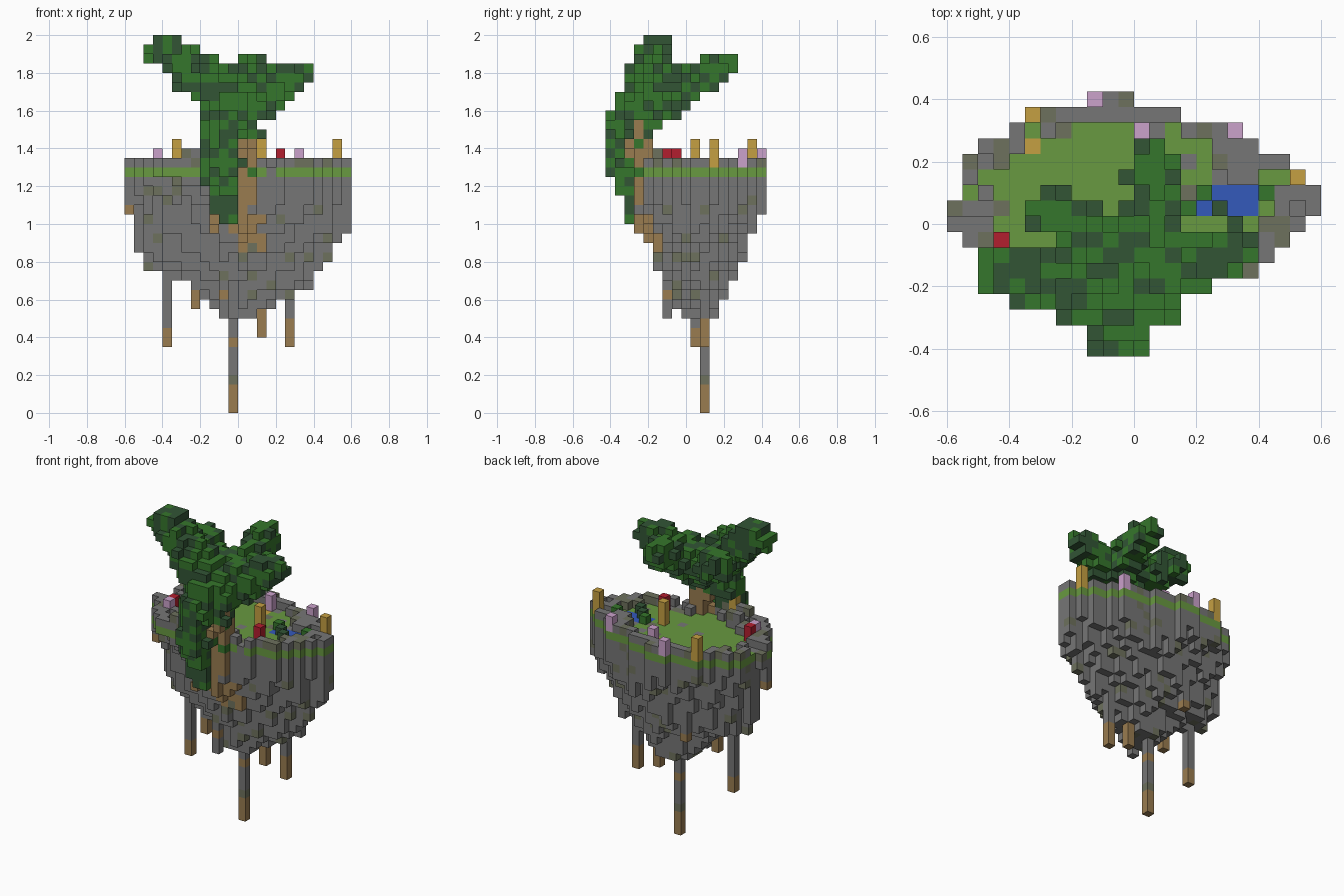
import bpy, bmesh, math, random
from mathutils import Vector

random.seed(4)
cube = bpy.data.objects.get("Cube")
if cube:
    bpy.data.objects.remove(cube, do_unlink=True)

S = 0.05                                   # block size
ORIGIN = Vector((-0.6, -0.425, 0))

# Colours (linear)
COLOURS = {
    "stone": (0.18, 0.18, 0.18), "mossy_stone": (0.155, 0.165, 0.11),
    "bark": (0.32, 0.2, 0.08), "grass": (0.14, 0.32, 0.052),
    "leaf": (0.036, 0.18, 0.025), "dark_leaf": (0.032, 0.09, 0.036),
    "red": (0.45, 0.013, 0.028), "water": (0.034, 0.1, 0.5),
    "gold": (0.56, 0.35, 0.055), "pink": (0.6, 0.36, 0.6),
}
MATERIALS = {}
for name, rgb in COLOURS.items():
    mat = bpy.data.materials.new(name)
    mat.use_nodes = True
    mat.diffuse_color = (*rgb, 1)
    bsdf = mat.node_tree.nodes["Principled BSDF"]
    bsdf.inputs["Base Color"].default_value = (*rgb, 1)
    bsdf.inputs["Roughness"].default_value = 0.9
    MATERIALS[name] = mat

blocks = {}                                # cell -> (part, colour)


def cell(x, y, z):
    return tuple(math.floor(c / S + 1e-4) for c in Vector((x, y, z)) - ORIGIN)


def centre(c):
    return ORIGIN + (Vector(c) + Vector((0.5, 0.5, 0.5))) * S


def put(c, part, colour, over=True):
    if over or c not in blocks:
        blocks[c] = (part, colour)


def stone(moss=0.08):
    return "mossy_stone" if random.random() < moss else "stone"


def foliage():
    return "dark_leaf" if random.random() < 0.42 else "leaf"


def bark():
    return "bark"


def leafy_bark():
    return foliage() if random.random() < 0.2 else "bark"


def column(x, y, low, high, part, colour):
    """Stack of blocks from low to high; colour may be a rule on height."""
    i, j, k = cell(x, y, low)
    while k < round(high / S):
        put((i, j, k), part, colour(k * S) if callable(colour) else colour)
        k += 1


def limb(points, r0, r1, part, pick, over=False):
    """Blocks within a tapering radius of a bent path."""
    n = len(points) - 1
    for s in range(n):
        a, b = Vector(points[s]), Vector(points[s + 1])
        lo = cell(*[min(p, q) - 0.15 for p, q in zip(a, b)])
        hi = cell(*[max(p, q) + 0.15 for p, q in zip(a, b)])
        for i in range(max(lo[0], 0), min(hi[0], 23) + 1):
            for j in range(max(lo[1], 0), min(hi[1], 16) + 1):
                for k in range(lo[2], min(hi[2], 39) + 1):
                    p = centre((i, j, k))
                    t = min(1, max(0, (p - a).dot(b - a) / (b - a).length_squared))
                    r = r0 + (r1 - r0) * (s + t) / n
                    if (p - a.lerp(b, t)).length < r + random.uniform(-0.012, 0.012):
                        put((i, j, k), part, pick(), over)


# Plateau: first and last block of each row, front to back
ROWS = [(4, 14), (3, 17), (2, 20), (2, 21), (1, 22), (0, 23), (0, 24),
        (1, 24), (1, 23), (1, 22), (2, 20), (4, 19), (5, 15), (9, 12)]
plateau = {(i, j + 3) for j, (a, b) in enumerate(ROWS) for i in range(a, b)}
STEPS = ((1, 0), (-1, 0), (0, 1), (0, -1))
inner = {(i, j) for i, j in plateau if all((i + a, j + b) in plateau for a, b in STEPS)}
for i, j in plateau:
    x, y, _ = centre((i, j, 0))
    put((i, j, 25), "grass", "grass")
    meadow = ((x + 0.04) / 0.42) ** 2 + ((y - 0.08) / 0.235) ** 2 < 1
    meadow = meadow and not (x > 0.23 and y > 0.14)
    if meadow:
        if random.random() < 0.05:
            put((i, j, 25), "grass", stone(0.4))
    elif random.random() < (0.65 if (i, j) in inner else 0.9):
        put((i, j, 26), "rim", stone(0.25))
        if y < -0.15 and -0.3 < x < 0 and random.random() < 0.7:
            put((i, j, 27), "rim", stone())
    elif random.random() < 0.6:
        put((i, j, 25), "grass", stone(0.35))

# Tapering underside: height, x and y limits, roundness of the section
LEVELS = [(1.2, -0.59, 0.63, -0.29, 0.45, 1.9), (1.1, -0.55, 0.63, -0.26, 0.41, 1.6),
          (0.9, -0.53, 0.53, -0.2, 0.33, 1.35), (0.75, -0.49, 0.44, -0.15, 0.28, 1.25),
          (0.65, -0.26, 0.38, -0.08, 0.22, 1.3), (0.5, -0.13, 0.13, -0.05, 0.19, 1.4)]
rough = {c: random.uniform(-0.12, 0.12) for c in sorted(plateau)}
for (z1, *top), (z0, *low) in zip(LEVELS, LEVELS[1:]):
    for k in range(round(z0 / S), round(z1 / S) + 1):
        t = (k * S - z0) / (z1 - z0)
        x0, x1, y0, y1, power = [a + (b - a) * t for a, b in zip(low, top)]
        for i, j in plateau:
            x, y, _ = centre((i, j, k))
            u = abs(2 * x - x0 - x1) / (x1 - x0)
            v = abs(2 * y - y0 - y1) / (y1 - y0)
            if u ** power + v ** power < 1 + rough[i, j]:
                put((i, j, k), "rock", stone())

# Hanging stalactites with earthy tips: x, y, bottom, top, tip length
for x, y, low, high, tip in [(-0.025, 0.1, 0, 0.55, 0.1), (-0.375, 0.05, 0.35, 0.9, 0.1),
                             (0.275, 0.1, 0.35, 0.75, 0.15), (0.125, 0.1, 0.4, 0.65, 0.15),
                             (-0.075, -0.1, 0.5, 0.85, 0), (-0.225, 0, 0.55, 0.8, 0.1),
                             (-0.175, 0.25, 0.7, 0.9, 0.05), (-0.575, 0, 1.05, 1.25, 0.05),
                             (-0.525, 0, 1.1, 1.25, 0)]:
    def earthy(z):
        speck = low < 0.6 and random.random() < 0.15
        return "bark" if z < low + tip - 0.01 or speck else stone()
    column(x, y, low, high, "stalactites", earthy)

# Trunk and roots gripping the cliff
limb([(0.04, -0.23, 1.2), (0.04, -0.24, 1.4), (0.01, -0.26, 1.6)], 0.06, 0.07,
     "trunk", leafy_bark, True)
for path in ([(0.03, -0.24, 1.25), (0.1, -0.2, 1.0)],
             [(0, -0.26, 1.2), (0.02, -0.22, 1.0), (0.03, -0.15, 0.9)],
             [(-0.07, -0.25, 1.1), (-0.13, -0.2, 0.98)],
             [(0.08, -0.18, 1.0), (0.13, -0.13, 0.87)]):
    limb(path, 0.04, 0.038, "roots", bark, True)

# Leafy boughs, then vines trailing down the front
for path, r0, r1 in [
        ([(-0.03, -0.23, 1.64), (-0.2, -0.19, 1.78), (-0.39, -0.15, 1.93)], 0.13, 0.095),
        ([(0.02, -0.18, 1.62), (0.07, 0, 1.73), (0.07, 0.17, 1.82)], 0.12, 0.09),
        ([(0.02, -0.22, 1.62), (0.15, -0.12, 1.7), (0.31, -0.08, 1.79)], 0.13, 0.08),
        ([(0, -0.15, 1.66), (-0.27, 0.05, 1.79)], 0.11, 0.08),
        ([(-0.04, -0.26, 1.65), (-0.05, -0.34, 1.53), (-0.06, -0.35, 1.32),
          (-0.08, -0.3, 1.2), (-0.06, -0.27, 1.05)], 0.095, 0.065),
        ([(-0.1, -0.25, 1.65), (-0.15, -0.28, 1.25)], 0.09, 0.05),
        ([(0.04, -0.28, 1.62), (0.08, -0.29, 1.46)], 0.08, 0.045)]:
    limb(path, r0, r1, "leaves", foliage)

# Pond with small bushes
for x in (0.225, 0.275, 0.325, 0.375):
    for y in (0.05, 0.1):
        if x > 0.25 or y < 0.1:
            i, j, k = cell(x, y, 1.25)
            put((i, j, k), "pond", "water")
            blocks.pop((i, j, k + 1), None)
for x, y in ((0.275, 0.05), (0.225, 0.1), (0.425, 0.1), (0.325, 0)):
    column(x, y, 1.3, 1.35, "bushes", foliage())

# Flowers: x, y, bottom, top, colour
for x, y, low, high, colour in [
        (0.525, 0.15, 1.3, 1.45, "gold"), (-0.325, 0.35, 1.3, 1.45, "gold"),
        (0.125, 0.05, 1.3, 1.45, "gold"), (-0.175, -0.25, 1.3, 1.45, "gold"),
        (-0.325, 0.25, 1.25, 1.3, "gold"), (0.025, 0.25, 1.25, 1.3, "gold"),
        (-0.425, -0.1, 1.3, 1.4, "pink"), (0.325, 0.3, 1.3, 1.4, "pink"),
        (0.025, 0.3, 1.3, 1.4, "pink"), (-0.125, 0.4, 1.3, 1.4, "pink"),
        (-0.425, -0.05, 1.3, 1.4, "red"), (0.225, -0.1, 1.3, 1.4, "red")]:
    column(x, y, low, high, "flowers", colour)


def build(part):
    """Mesh of the exposed block sides of one part."""
    mesh = bpy.data.meshes.new(part)
    bm = bmesh.new()
    own = {c: col for c, (p, col) in blocks.items() if p == part}
    slots = sorted(set(own.values()))
    for name in slots:
        mesh.materials.append(MATERIALS[name])
    for c, col in own.items():
        for axis in range(3):
            for sign in (-1, 1):
                n, u, v = Vector(), Vector(), Vector()
                n[axis], u[(axis + 1) % 3], v[(axis + 2) % 3] = sign, 1, sign
                if tuple(round(a + b) for a, b in zip(c, n)) in blocks:
                    continue
                mid = centre(c) + n * S / 2
                corners = [mid + (u * a + v * b) * S / 2
                           for a, b in ((-1, -1), (1, -1), (1, 1), (-1, 1))]
                face = bm.faces.new([bm.verts.new(p) for p in corners])
                face.material_index = slots.index(col)
    bmesh.ops.remove_doubles(bm, verts=bm.verts, dist=0.001)
    bm.to_mesh(mesh)
    bm.free()
    bpy.context.collection.objects.link(bpy.data.objects.new(part, mesh))


for part in sorted({p for p, _ in blocks.values()}):
    build(part)
